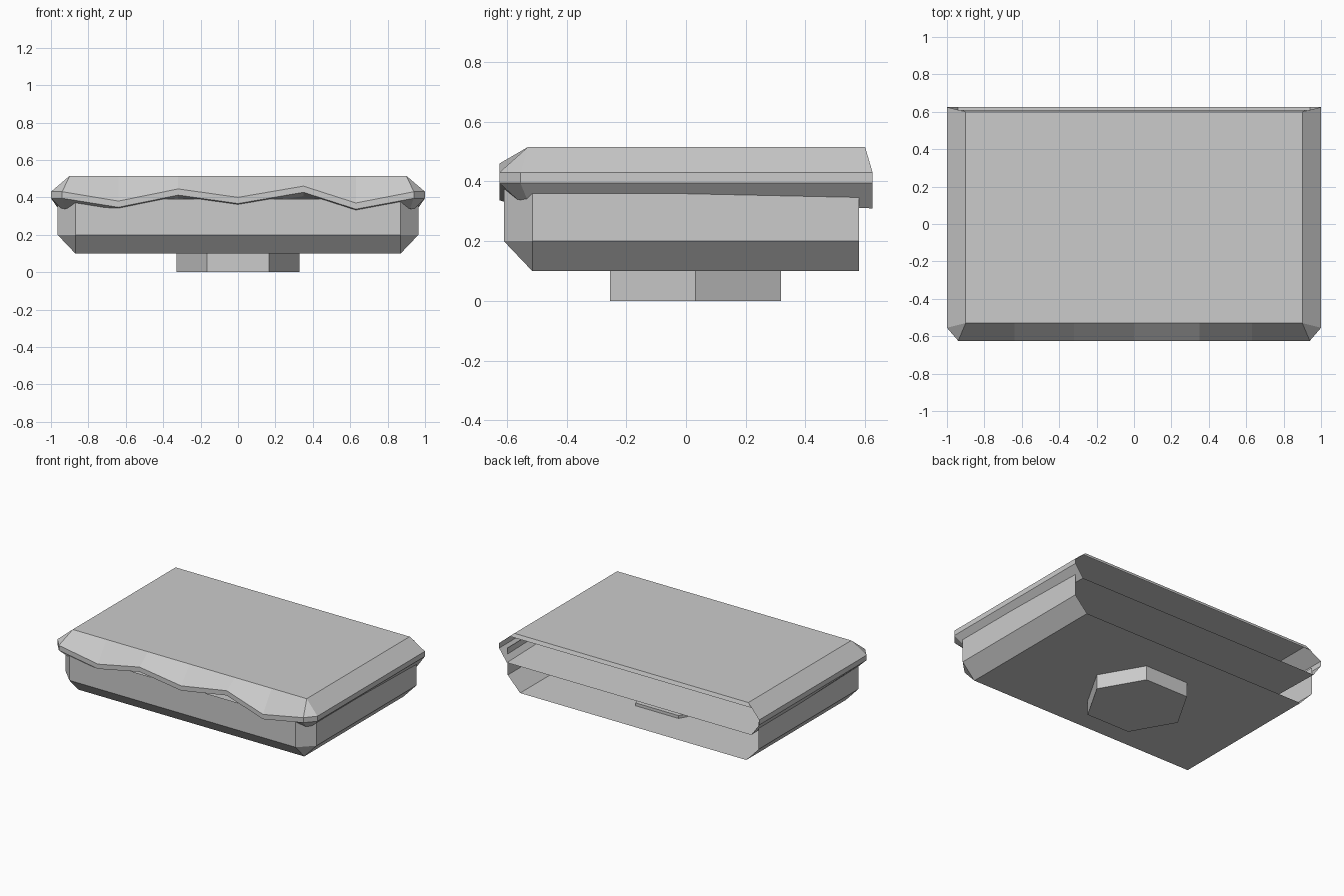
import bpy, bmesh, math

if "Cube" in bpy.data.objects:
    bpy.data.objects.remove(bpy.data.objects["Cube"])


def make_object(name, bm):
    bmesh.ops.remove_doubles(bm, verts=bm.verts, dist=1e-4)
    bmesh.ops.recalc_face_normals(bm, faces=bm.faces)
    mesh = bpy.data.meshes.new(name)
    bm.to_mesh(mesh)
    bm.free()
    obj = bpy.data.objects.new(name, mesh)
    bpy.context.collection.objects.link(obj)
    return obj


def loft(bm, rows):
    """Skin open rows of points; return the vertex rows."""
    vrows = [[bm.verts.new(p) for p in row] for row in rows]
    for a, b in zip(vrows, vrows[1:]):
        for i in range(len(a) - 1):
            bm.faces.new((a[i], a[i + 1], b[i + 1], b[i]))
    return vrows


def u_row(side, middle=()):
    """Right side points from the back, middle points, mirrored left side."""
    left = [(-x, y, z) for x, y, z in reversed(side)]
    return list(side) + list(middle) + left


# Tray body: chamfered shell, open at the back
def body_row(z):
    return u_row([(.965, .58, z), (.965, -.515, z), (.87, -.61, z)])


bm = bmesh.new()
bottom = u_row([(.87, .58, .1), (.87, -.515, .1), (.87, -.515, .1)])
rows = loft(bm, [body_row(.39), body_row(.2), bottom])
low = rows[-1]
bm.faces.new((low[0], low[1], low[4], low[5]))
make_object("tray_body", bm)

# Cover: bevelled slab with a wavy front lip, hollow and open at the back
wave_x = [.63, .35, 0, -.32, -.64]
wave_z = [.37, .46, .40, .445, .38]
top = u_row([(.9, .6, .515), (.9, -.53, .515), (.9, -.53, .515)],
            [(x, -.53, .515) for x in wave_x])
rim_top = u_row([(1, .625, .43), (1, -.555, .43), (.94, -.625, .43)],
                [(x, -.625, z) for x, z in zip(wave_x, wave_z)])
rim_low = u_row([(1, .625, .395), (1, -.555, .395), (.94, -.625, .395)],
                [(x, -.625, z - .033) for x, z in zip(wave_x, wave_z)])
inner = u_row([(.94, .625, .31), (.94, -.53, .335), (.92, -.565, .34)],
              [(x, -.565, z - .053) for x, z in zip(wave_x, wave_z)])
bm = bmesh.new()
rows = loft(bm, [top, rim_top, rim_low, inner])
t = rows[0]
bm.faces.new([t[0], t[1]] + t[3:-3] + [t[-2], t[-1]])
bm.faces.new(rows[-1])
# narrow bevel along the back edge of the top
b1, b2 = bm.verts.new((-.93, .61, .49)), bm.verts.new((.93, .61, .49))
bm.faces.new((t[0], t[-1], b1, b2))
make_object("wavy_cover", bm)

# Hexagonal foot
bm = bmesh.new()
bmesh.ops.create_cone(bm, cap_ends=True, segments=6, radius1=.33,
                      radius2=.33, depth=.12)
for v in bm.verts:
    a = round(math.atan2(v.co.y, v.co.x) / (math.pi / 6))
    if a % 2:  # put corners on the x axis
        c, s = math.cos(math.pi / 6), math.sin(math.pi / 6)
        v.co.x, v.co.y = c * v.co.x - s * v.co.y, s * v.co.x + c * v.co.y
    v.co.y += .032
    v.co.z += .06
make_object("hex_foot", bm)
